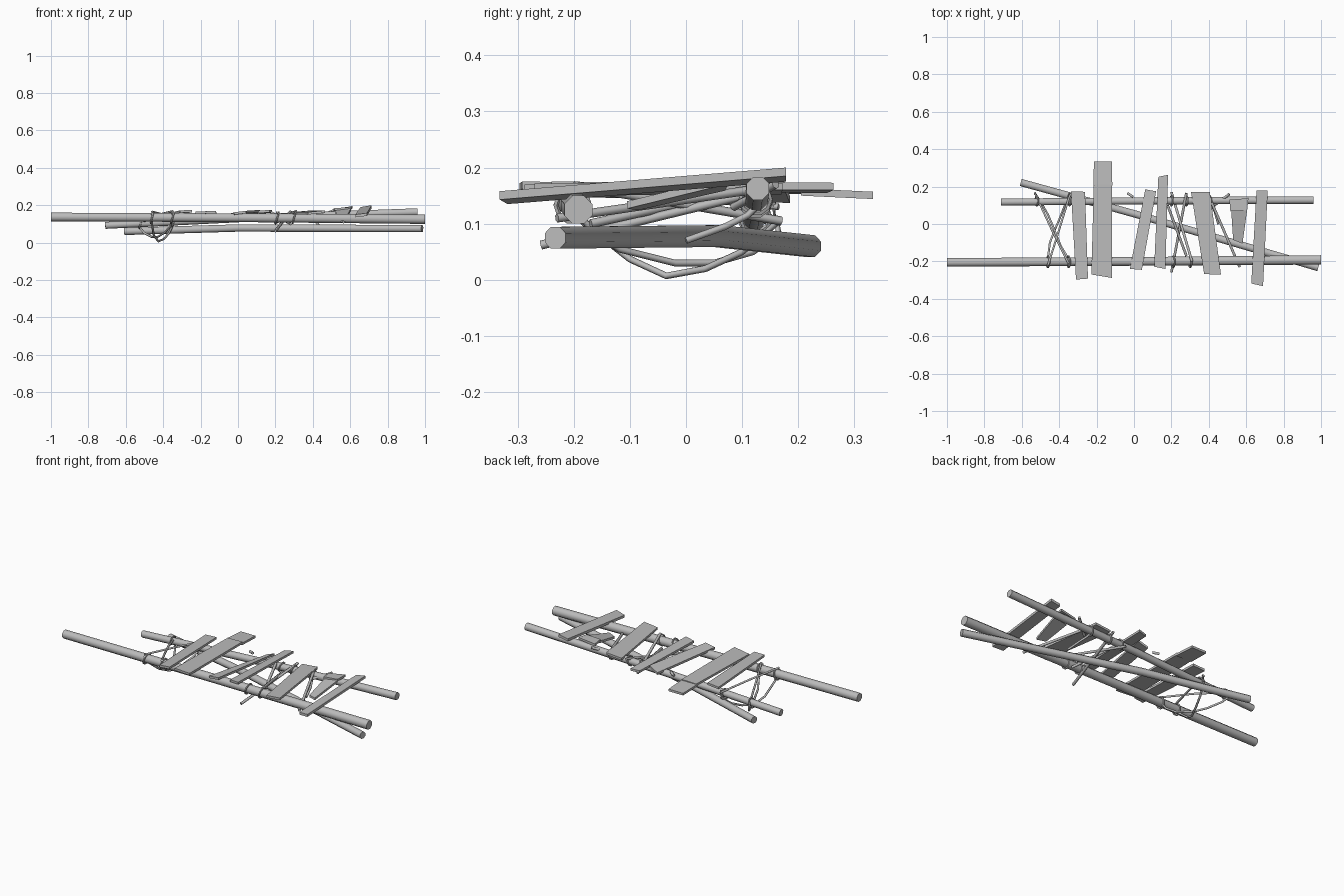
import bpy, bmesh, math
from mathutils import Vector

cube = bpy.data.objects.get("Cube")
if cube:
    bpy.data.objects.remove(cube, do_unlink=True)

grey = bpy.data.materials.new("weathered_grey")
grey.use_nodes = True
colour = (0.5, 0.5, 0.5, 1)
grey.diffuse_color = colour
grey.node_tree.nodes["Principled BSDF"].inputs["Base Color"].default_value = colour


def finish(name, bm, smooth=False):
    bmesh.ops.recalc_face_normals(bm, faces=bm.faces)
    mesh = bpy.data.meshes.new(name)
    bm.to_mesh(mesh)
    bm.free()
    mesh.materials.append(grey)
    ob = bpy.data.objects.new(name, mesh)
    bpy.context.collection.objects.link(ob)
    if smooth:
        bpy.ops.object.select_all(action='DESELECT')
        ob.select_set(True)
        bpy.context.view_layer.objects.active = ob
        bpy.ops.object.shade_smooth_by_angle(angle=math.radians(62))
    return ob


def tube(name, points, radii, sides=8, closed=False):
    """Sweep a polygon along a path, with one radius per point."""
    pts = [Vector(p) for p in points]
    n = len(pts)
    if not isinstance(radii, (list, tuple)):
        radii = [radii] * n
    bm = bmesh.new()
    rings = []
    for i, p in enumerate(pts):
        a = pts[i - 1] if (i or closed) else p
        b = pts[(i + 1) % n] if (i < n - 1 or closed) else p
        d = (b - a).normalized()
        ref = Vector((1, 0, 0)) if closed or abs(d.z) > 0.9 else Vector((0, 0, 1))
        u = d.cross(ref).normalized()
        v = u.cross(d)
        angles = [math.tau * (k + 0.5) / sides for k in range(sides)]
        rings.append([bm.verts.new(p + radii[i] * (u * math.cos(t) + v * math.sin(t)))
                      for t in angles])
    for i in range(n if closed else n - 1):
        r, s = rings[i], rings[(i + 1) % n]
        for k in range(sides):
            j = (k + 1) % sides
            bm.faces.new((r[k], r[j], s[j], s[k]))
    if not closed:
        bm.faces.new(rings[0])
        bm.faces.new(rings[-1])
    return finish(name, bm, True)


def plank(name, stations, thick=0.013):
    """Flat board through stations of (left x, right x, left y, right y, left z, right z)."""
    bm = bmesh.new()
    loops = []
    for x0, x1, y0, y1, z0, z1 in stations:
        loops.append([bm.verts.new(c) for c in (
            (x0, y0, z0), (x1, y1, z1), (x1, y1, z1 - thick), (x0, y0, z0 - thick))])
    for r, s in zip(loops, loops[1:]):
        for k in range(4):
            j = (k + 1) % 4
            bm.faces.new((r[k], r[j], s[j], s[k]))
    bm.faces.new(loops[0])
    bm.faces.new(loops[-1])
    return finish(name, bm)


# Long poles
tube("front_pole", [(-1, -.205, .137), (0, -.2, .133), (1, -.192, .125)], [.025, .025, .027])
tube("back_pole", [(-.71, .117, .092), (.1, .124, .133), (.96, .128, .163)], [.02, .021, .022])
tube("diagonal_pole", [(-.605, .222, .06), (0, .055, .078), (.985, -.233, .075)], .021)

# Deck boards
plank("board_1", [(-.337, -.262, .175, .172, .166, .172), (-.31, -.246, -.297, -.292, .172, .175)])
plank("board_2", [(-.215, -.118, .21, .21, .166, .168), (-.228, -.118, -.27, -.288, .165, .17)])
plank("board_2_broken_end", [(-.214, -.118, .333, .333, .157, .157),
                             (-.218, -.116, .205, .205, .163, .163)])
plank("board_3", [(.06, .118, .185, .175, .15, .175), (-.022, .042, -.24, -.245, .162, .17)])
plank("board_4", [(.13, .182, .252, .263, .168, .173), (.108, .168, -.228, -.24, .17, .175)])
plank("board_5", [(.305, .405, .17, .172, .165, .173), (.375, .465, -.268, -.27, .163, .172)])
plank("board_6", [(.52, .605, .07, .075, .172, .184), (.53, .58, -.085, -.105, .137, .14)])
plank("board_6_broken_end", [(.51, .612, .13, .138, .18, .195), (.515, .605, .068, .073, .184, .19)])
plank("board_7", [(.655, .715, .178, .178, .19, .2), (.627, .69, -.318, -.332, .15, .158)], .015)

# Thin crossed sticks between the poles
sticks = [
    ((.2, .17, .105), (.31, -.2, .168)),
    ((.28, .165, .165), (.2, -.258, .062)),
    ((.4, .15, .165), (.565, -.23, .11)),
    ((.51, .16, .17), (.41, .085, .13)),
    ((.18, .1, .16), (.28, -.17, .1)),
]
for i, ends in enumerate(sticks):
    tube(f"stick_{i + 1}", ends, .008, 6)
tube("peg", [(-.035, .165, .15), (-.005, .145, .155)], .008, 6)

# Sagging ropes
tube("rope_low", [(-.46, -.225, .155), (-.46, -.18, .1), (-.45, -.1, .037), (-.425, -.035, .007),
                  (-.395, .035, .02), (-.37, .1, .05), (-.345, .16, .1), (-.34, .155, .14)], .006, 6)
tube("rope_high", [(-.35, -.22, .16), (-.36, -.17, .09), (-.39, -.12, .055), (-.43, -.02, .03),
                   (-.46, .05, .03), (-.5, .12, .05), (-.53, .165, .085), (-.53, .16, .11)], .006, 6)
tube("taut_rope_left", [(-.53, .165, .1), (-.44, -.03, .145), (-.35, -.21, .168)], .006, 6)
tube("taut_rope_right", [(-.34, .165, .13), (-.4, -.03, .15), (-.46, -.22, .165)], .006, 6)
tube("loose_rope", [(.45, 0, .07), (.43, .07, .095), (.41, .11, .115), (.4, .145, .15)], .006, 6)


# Rope lashings round the poles
def lashing(name, x, y, z, radius):
    ring = [(x + .008 * math.sin(t), y + radius * math.cos(t), z + radius * math.sin(t))
            for t in (math.tau * k / 10 for k in range(10))]
    tube(name, ring, .005, 5, True)


for i, x in enumerate((-.46, -.35, .21, .3)):
    lashing(f"front_lashing_{i + 1}", x, -.202, .133, .03)
for i, (x, z) in enumerate(((-.52, .102), (-.345, .11), (.2, .137), (.28, .14), (.405, .144))):
    lashing(f"back_lashing_{i + 1}", x, .124, z, .026)
